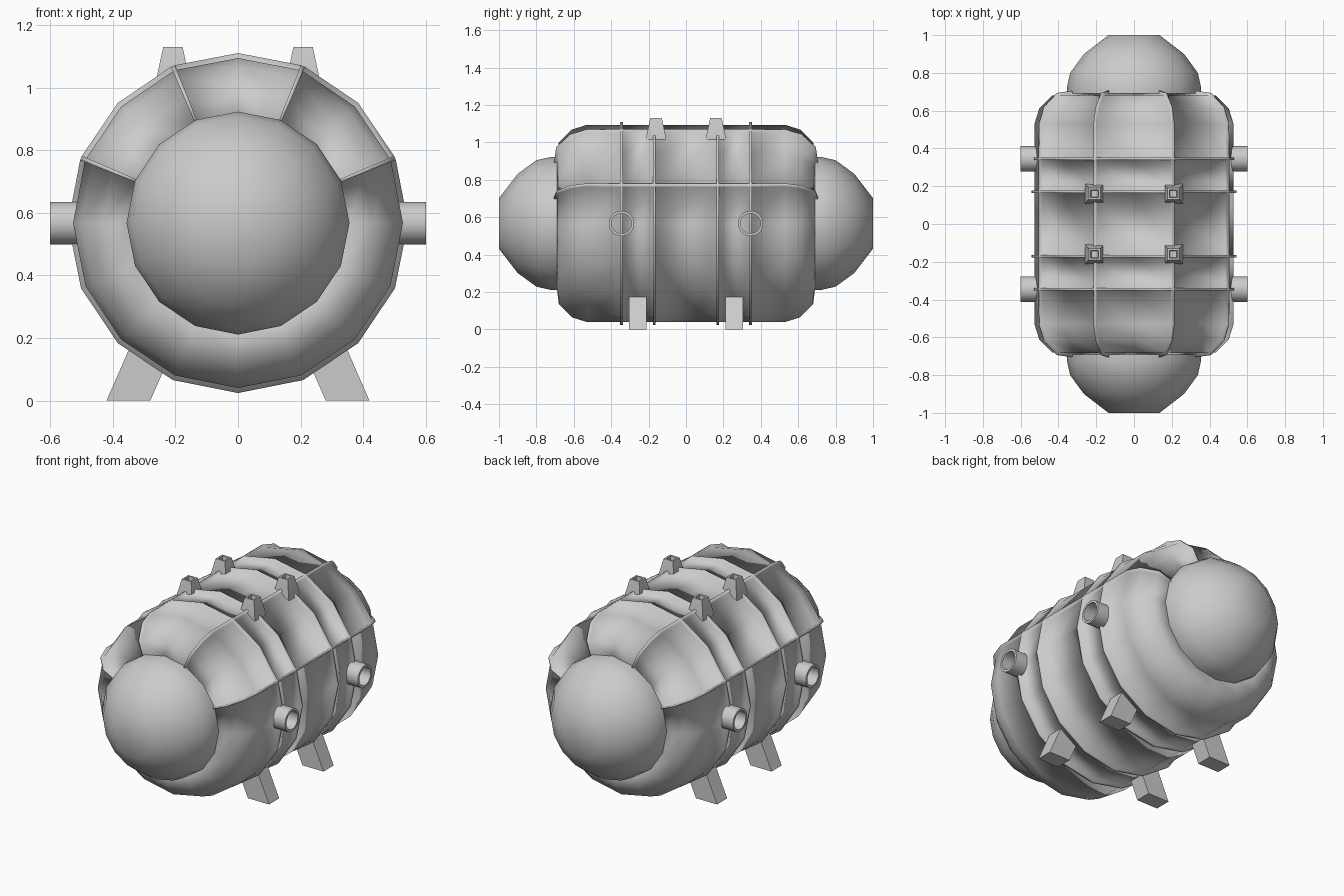
import bpy, bmesh
from math import sin, cos, pi, radians

if "Cube" in bpy.data.objects:
    bpy.data.objects.remove(bpy.data.objects["Cube"])

CZ = 0.567      # height of the tank axis
FIN = 0.016     # height of ribs and fins
HALF = 0.007    # half thickness of ribs and fins


def finish(name, bm, angle=None):
    bmesh.ops.remove_doubles(bm, verts=bm.verts, dist=1e-5)
    bmesh.ops.recalc_face_normals(bm, faces=bm.faces)
    me = bpy.data.meshes.new(name)
    bm.to_mesh(me)
    bm.free()
    ob = bpy.data.objects.new(name, me)
    bpy.context.collection.objects.link(ob)
    bpy.ops.object.select_all(action='DESELECT')
    bpy.context.view_layer.objects.active = ob
    ob.select_set(True)
    if angle is None:
        bpy.ops.object.shade_smooth()
    else:
        bpy.ops.object.shade_smooth_by_angle(angle=radians(angle))
    return ob


def skin(bm, rings):
    """Bridge closed rings of equal point count."""
    loops = [[bm.verts.new(p) for p in ring] for ring in rings]
    n = len(loops[0])
    for a, b in zip(loops, loops[1:]):
        for i in range(n):
            j = (i + 1) % n
            bm.faces.new((a[i], a[j], b[j], b[i]))
    return loops


# tank body: columns around the axis, with four raised lengthwise fins
columns = []
for k in range(16):
    a = k * pi / 8
    if k in (1, 3, 13, 15):
        d = HALF / 0.53
        columns += [(a - d, 0), (a - d, 1), (a + d, 1), (a + d, 0)]
    else:
        columns.append((a, 0))

# rows along the axis: y, radius, slope angle, fin scale, rib
half = [(0.67, 0.33, 75, 0, 0), (0.69, 0.352, 75, 1, 0), (0.68, 0.432, 60, 1, 0),
        (0.61, 0.502, 35, 1, 0), (0.53, 0.527, 8, 1, 0)]
for y in (0.345, 0.17):
    half += [(y + HALF, 0.527, 0, 1, 0), (y + HALF, 0.527, 0, 1, 1),
             (y - HALF, 0.527, 0, 1, 1), (y - HALF, 0.527, 0, 1, 0)]
rows = half + [(-y, r, -s, f, rib) for y, r, s, f, rib in reversed(half)]

bm = bmesh.new()
rings = []
for y, r, slope, scale, rib in rows:
    ring = []
    for a, fin in columns:
        h = FIN * max(rib, fin * scale)
        rr = r + h * cos(radians(slope))
        ring.append((rr * sin(a), y + h * sin(radians(slope)), CZ + rr * cos(a)))
    rings.append(ring)
skin(bm, rings)
finish("tank_body", bm)

# end domes
dome = [(0.66, 0.355), (0.72, 0.356), (0.80, 0.338), (0.90, 0.265), (1.0, 0.135)]
for s, side in ((-1, "front"), (1, "back")):
    bm = bmesh.new()
    loops = skin(bm, [[(r * sin(k * pi / 8), s * y, CZ + r * cos(k * pi / 8))
                       for k in range(16)] for y, r in dome])
    bm.faces.new(loops[-1])
    finish(side + "_dome", bm)

for sx in (-1, 1):
    for sy in (-1, 1):
        tag = ("left" if sx < 0 else "right") + ("_front" if sy < 0 else "_back")

        # hollow side pipe
        bm = bmesh.new()
        loops = skin(bm, [[(sx * x, sy * 0.345 + r * sin(k * pi / 8), CZ + r * cos(k * pi / 8))
                           for k in range(16)]
                          for x, r in ((0.48, 0.068), (0.6, 0.068), (0.6, 0.054), (0.5, 0.054))])
        bm.faces.new(loops[-1])
        finish("side_pipe_" + tag, bm, 40)

        # tapered top stud with a square recess
        bm = bmesh.new()
        loops = skin(bm, [[(sx * 0.208 + i * w, sy * 0.16 + j * w, z)
                           for i, j in ((-1, -1), (1, -1), (1, 1), (-1, 1))]
                          for w, z in ((0.052, 1.01), (0.05, 1.04), (0.031, 1.13),
                                       (0.021, 1.13), (0.017, 1.08))])
        bm.faces.new(loops[-1])
        finish("top_stud_" + tag, bm, 30)

        # splayed leg
        bm = bmesh.new()
        loops = skin(bm, [[(sx * (x + i * 0.07), sy * 0.258 + j * 0.048, z)
                           for i, j in ((-1, -1), (1, -1), (1, 1), (-1, 1))]
                          for x, z in ((0.35, 0.0), (0.245, 0.24))])
        bm.faces.new(loops[0])
        bm.faces.new(loops[-1])
        finish("leg_" + tag, bm, 30)
